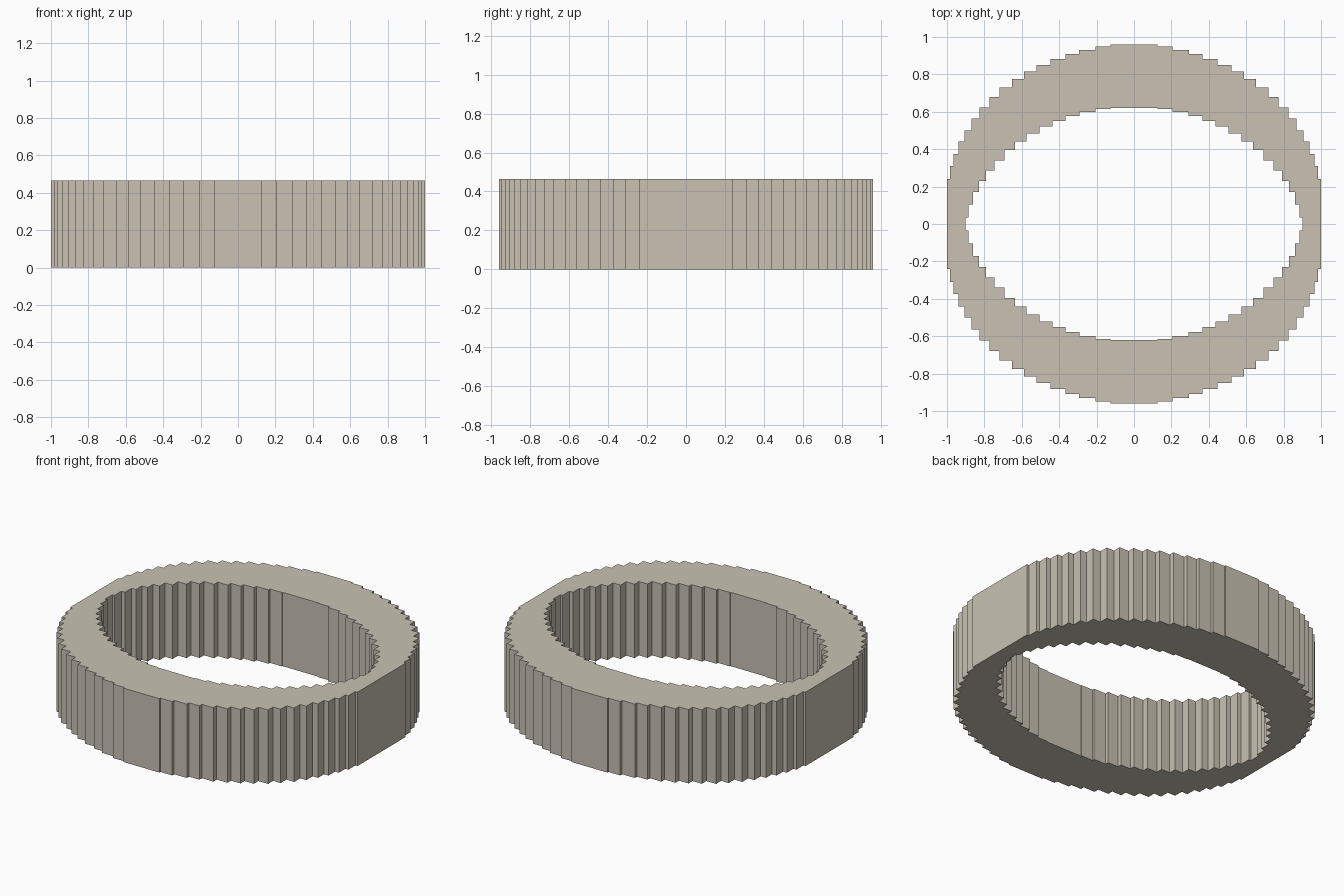
import bpy
import bmesh

HEIGHT = 0.465

# Remove the default object
default_cube = bpy.data.objects.get("Cube")
if default_cube:
    bpy.data.objects.remove(default_cube, do_unlink=True)

# Outward step corners of one quarter, running from the side to the back
OUTER_STEPS = [(1, .24), (.985, .31), (.965, .375), (.938, .44), (.907, .5),
               (.87, .563), (.827, .622), (.773, .68), (.72, .73),
               (.653, .775), (.588, .815), (.522, .85), (.447, .883),
               (.367, .908), (.295, .93), (.207, .95), (.125, .96)]
INNER_STEPS = [(.9, .036), (.885, .105), (.86, .17), (.83, .23), (.79, .285),
               (.745, .34), (.693, .395), (.635, .44), (.575, .483),
               (.505, .52), (.435, .55), (.365, .577), (.292, .6),
               (.207, .615), (.125, .62)]


def make_material(name, colour):
    material = bpy.data.materials.new(name)
    material.use_nodes = True
    material.diffuse_color = colour
    shader = material.node_tree.nodes["Principled BSDF"]
    shader.inputs["Base Color"].default_value = colour
    return material


def stepped_outline(steps):
    """Turn quarter step corners into a closed staircase oval."""
    quarter = []
    for i, corner in enumerate(steps):
        quarter.append(corner)
        if i + 1 < len(steps):
            # Inward corner before the next step
            quarter.append((steps[i + 1][0], corner[1]))
    half = quarter + [(-x, y) for x, y in reversed(quarter)]
    return half + [(-x, -y) for x, y in half]


def add_loop(bm, points):
    verts = [bm.verts.new((x, y, 0)) for x, y in points]
    return [bm.edges.new((v, verts[i - 1])) for i, v in enumerate(verts)]


def build_ring(name, material):
    bm = bmesh.new()
    # Flat oval band between the two staircase outlines
    edges = add_loop(bm, stepped_outline(OUTER_STEPS))
    edges += add_loop(bm, stepped_outline(INNER_STEPS))
    bmesh.ops.triangle_fill(bm, edges=edges, use_beauty=True)
    # Raise the band into a wall with top and bottom faces
    raised = bmesh.ops.extrude_face_region(bm, geom=bm.faces[:],
                                           use_keep_orig=True)
    top = [g for g in raised["geom"] if isinstance(g, bmesh.types.BMVert)]
    bmesh.ops.translate(bm, verts=top, vec=(0, 0, HEIGHT))
    bmesh.ops.recalc_face_normals(bm, faces=bm.faces[:])
    mesh = bpy.data.meshes.new(name)
    bm.to_mesh(mesh)
    bm.free()
    mesh.materials.append(material)
    ring = bpy.data.objects.new(name, mesh)
    bpy.context.collection.objects.link(ring)
    return ring


# Stepped oval ring
build_ring("stepped_oval_ring", make_material("warm stone", (.58, .54, .45, 1)))
